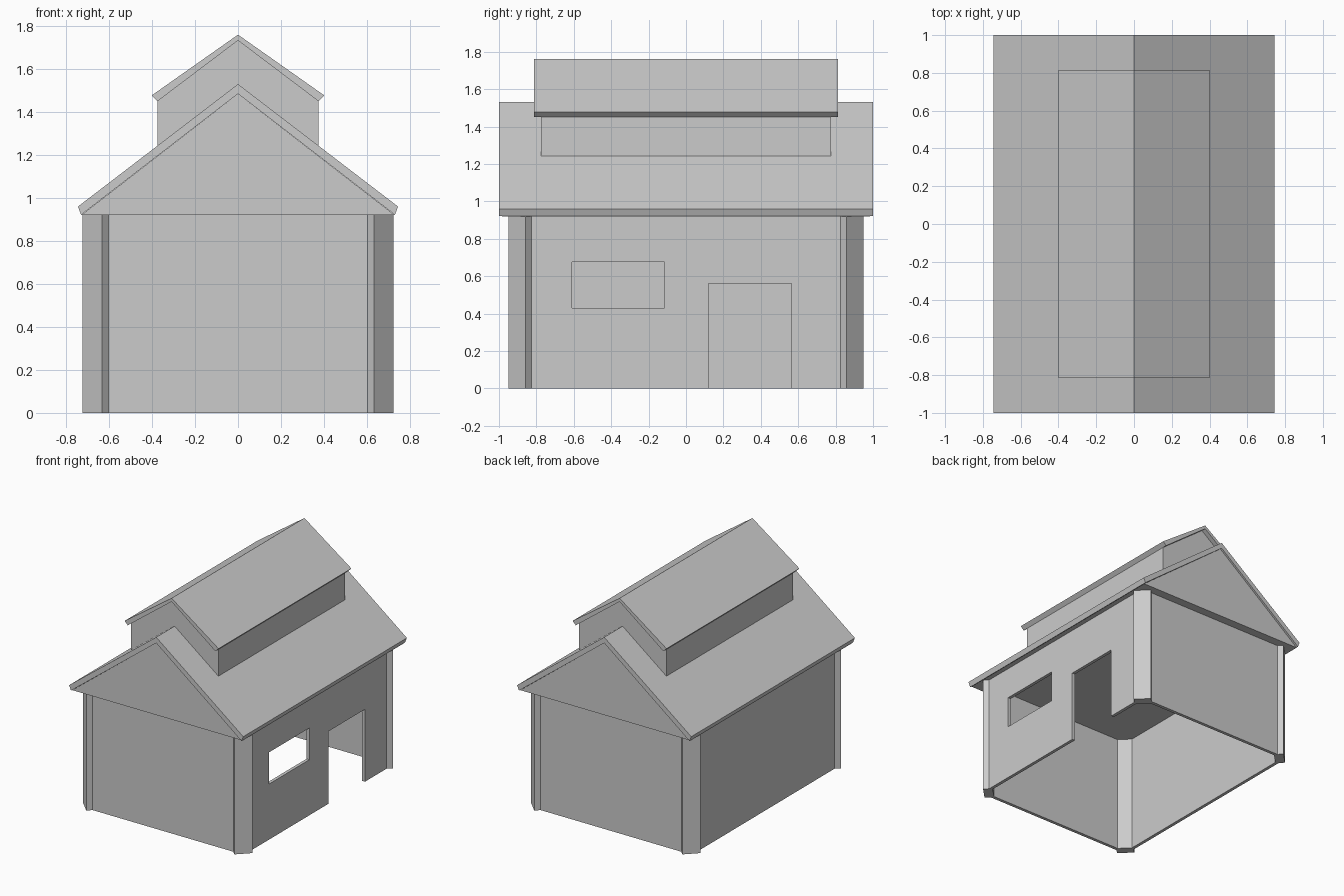
import bpy
import bmesh

if "Cube" in bpy.data.objects:
    bpy.data.objects.remove(bpy.data.objects["Cube"])

WALL_H = 0.92


def make_object(name, bm):
    mesh = bpy.data.meshes.new(name)
    bm.to_mesh(mesh)
    bm.free()
    ob = bpy.data.objects.new(name, mesh)
    bpy.context.collection.objects.link(ob)
    return ob


def prism(name, points, axis, lo, hi):
    """Extrude a 2D outline: (x, z) along y, or (x, y) along z."""
    place = {"y": lambda p, d: (p[0], d, p[1]), "z": lambda p, d: (p[0], p[1], d)}[axis]
    bm = bmesh.new()
    a = [bm.verts.new(place(p, lo)) for p in points]
    b = [bm.verts.new(place(p, hi)) for p in points]
    bm.faces.new(a)
    bm.faces.new(b)
    for i in range(len(a)):
        j = (i + 1) % len(a)
        bm.faces.new((a[i], a[j], b[j], b[i]))
    bmesh.ops.recalc_face_normals(bm, faces=bm.faces)
    return make_object(name, bm)


def mirrored(half):
    """Complete a right-hand half outline whose end points lie on x = 0."""
    return half + [(-x, z) for x, z in reversed(half) if x > 0]


# Walls: open octagonal shell with narrow chamfered corners
wx, wy, cx, cy = 0.692, 0.917, 0.602, 0.827
plan = [(cx, -wy), (wx, -cy), (wx, cy), (cx, wy),
        (-cx, wy), (-wx, cy), (-wx, -cy), (-cx, -wy)]
bm = bmesh.new()
low = [bm.verts.new((x, y, 0)) for x, y in plan]
top = [bm.verts.new((x, y, WALL_H)) for x, y in plan]
for i in range(8):
    j = (i + 1) % 8
    bm.faces.new((low[i], low[j], top[j], top[i]))
walls = make_object("walls", bm)
solid = walls.modifiers.new("thickness", "SOLIDIFY")
solid.thickness = 0.025
solid.offset = -1
solid.use_even_offset = True

# Window and doorway openings in the right wall
for name, y0, y1, z0, z1 in (("window_cutter", -0.61, -0.115, 0.43, 0.675),
                             ("door_cutter", 0.12, 0.565, -0.1, 0.56)):
    cutter = prism(name, [(0.6, y0), (0.8, y0), (0.8, y1), (0.6, y1)], "z", z0, z1)
    cutter.hide_render = True
    cutter.hide_set(True)
    cutter.display_type = "WIRE"
    cut = walls.modifiers.new(name, "BOOLEAN")
    cut.operation = "DIFFERENCE"
    cut.solver = "EXACT"
    cut.object = cutter

# Diagonal corner boards
board = [(0.602, 0.917), (0.634, 0.949), (0.724, 0.859), (0.692, 0.827)]
for side, sx in (("left", -1), ("right", 1)):
    for end, sy in (("front", -1), ("back", 1)):
        prism(f"{end}_{side}_corner_board", [(x * sx, y * sy) for x, y in board],
              "z", 0, WALL_H)

# Main gable block (its underside is the ceiling) and roof slab
prism("main_gable", mirrored([(0, 1.485), (0.73, WALL_H)]), "y", -0.985, 0.985)
prism("main_roof", [(0, 1.53), (0.745, 0.96), (0.73, 0.922), (0, 1.485),
                    (-0.73, 0.922), (-0.745, 0.96)], "y", -1, 1)

# Raised ridge monitor: body follows the main roof slope, with its own roof
prism("monitor_body", [(0, 1.735), (0.375, 1.45), (0.375, 1.24), (0, 1.525),
                       (-0.375, 1.24), (-0.375, 1.45)], "y", -0.775, 0.775)
prism("monitor_roof", [(0, 1.76), (0.402, 1.477), (0.375, 1.45), (0, 1.733),
                       (-0.375, 1.45), (-0.402, 1.477)], "y", -0.812, 0.812)
